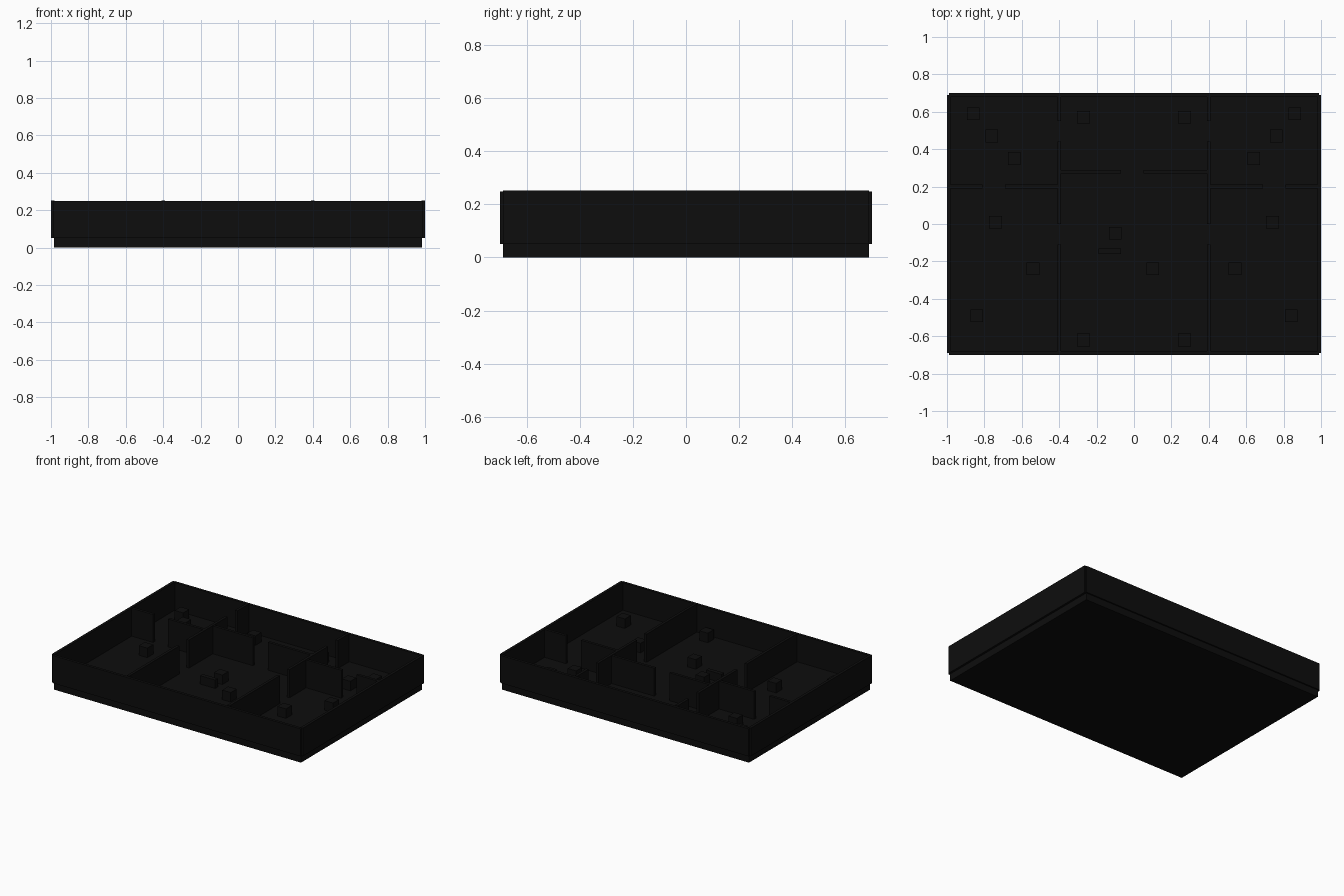
import bpy

if "Cube" in bpy.data.objects:
    bpy.data.objects.remove(bpy.data.objects["Cube"])

mat = bpy.data.materials.new("dark_finish")
mat.diffuse_color = (0.004, 0.004, 0.004, 1)
mat.use_nodes = True
mat.node_tree.nodes["Principled BSDF"].inputs["Base Color"].default_value = mat.diffuse_color


def box(name, x0, x1, y0, y1, z0, z1):
    bpy.ops.mesh.primitive_cube_add(size=1, location=((x0 + x1) / 2, (y0 + y1) / 2, (z0 + z1) / 2))
    ob = bpy.context.object
    ob.name = name
    ob.scale = (x1 - x0, y1 - y0, z1 - z0)
    bpy.ops.object.transform_apply(location=False, rotation=False, scale=True)
    ob.data.materials.append(mat)
    return ob


T = 0.01       # half wall thickness
F = 0.05       # floor top
H = 0.25       # wall top

# Floor slab
box("floor", -0.985, 0.985, -0.69, 0.69, 0, F)

# Outer walls, open at the corners by half a thickness
for s, n in ((-1, "front_wall"), (1, "back_wall")):
    box(n, -0.99, 0.99, s * 0.69 - T, s * 0.69 + T, F, H - 0.002)
for s, n in ((-1, "left_wall"), (1, "right_wall")):
    box(n, s * 0.99 - T, s * 0.99 + T, -0.69, 0.69, F, H + 0.002)

# Long dividers and side room walls, with doorways
for s in (-1, 1):
    for a, b in ((-0.68, -0.11), (0.0, 0.44), (0.55, 0.68)):
        box("divider", s * 0.4 - T, s * 0.4 + T, a, b, F, H + 0.002)
    for a, b in ((0.41, 0.69), (0.81, 0.98)):
        x0, x1 = sorted((s * a, s * b))
        box("side_room_wall", x0, x1, 0.2 - T, 0.2 + T, F, H)

# Middle room wall with a doorway
box("middle_wall_left", -0.39, -0.07, 0.28 - T, 0.28 + T, F, H)
box("middle_wall_right", 0.05, 0.39, 0.28 - T, 0.28 + T, F, H)

# Small blocks standing on the floor
R = 0.034
mirrored = [(0.86, 0.59), (0.76, 0.47), (0.64, 0.35), (0.27, 0.57), (0.74, 0.01),
            (0.54, -0.24), (0.84, -0.49), (0.27, -0.62)]
blocks = [(s * x, y) for x, y in mirrored for s in (-1, 1)] + [(-0.1, -0.05), (0.1, -0.24)]
for x, y in blocks:
    box("block", x - R, x + R, y - R, y + R, F, F + 2 * R)

# Low bench near the centre
box("bench", -0.19, -0.07, -0.16, -0.13, F, F + 0.06)
